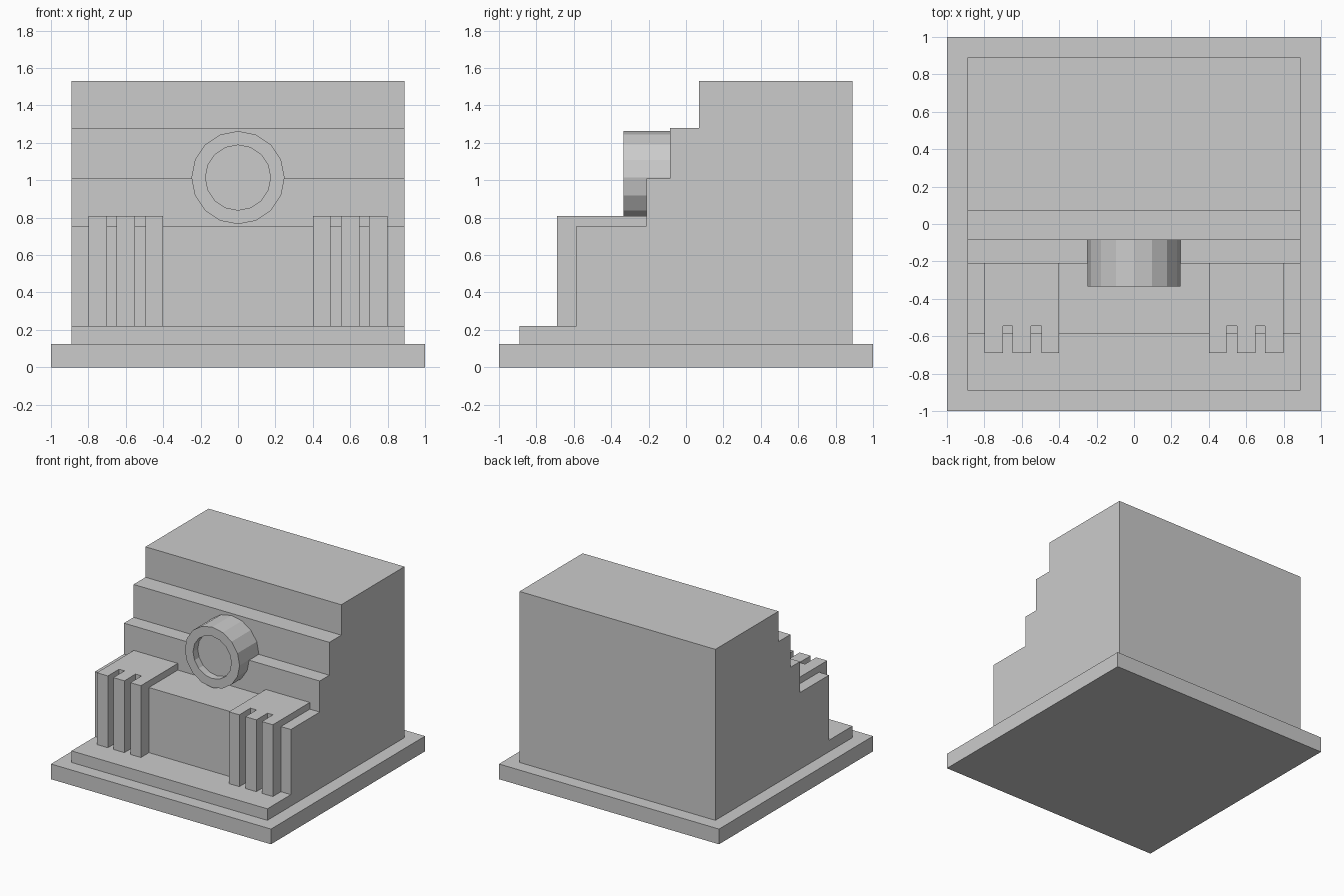
import bpy, bmesh
from math import cos, pi
from mathutils import Matrix, Vector

if "Cube" in bpy.data.objects:
    bpy.data.objects.remove(bpy.data.objects["Cube"])


def add_object(name, bm):
    bmesh.ops.recalc_face_normals(bm, faces=bm.faces[:])
    mesh = bpy.data.meshes.new(name)
    bm.to_mesh(mesh)
    bm.free()
    obj = bpy.data.objects.new(name, mesh)
    bpy.context.collection.objects.link(obj)
    return obj


def extrude_outline(name, points, direction):
    bm = bmesh.new()
    face = bm.faces.new([bm.verts.new(p) for p in points])
    out = bmesh.ops.extrude_face_region(bm, geom=[face], use_keep_orig=True)
    top = [g for g in out["geom"] if isinstance(g, bmesh.types.BMVert)]
    bmesh.ops.translate(bm, verts=top, vec=Vector(direction))
    return add_object(name, bm)


# Base plate
extrude_outline("base_plate", [(-1, -1, 0), (1, -1, 0), (1, 1, 0), (-1, 1, 0)], (0, 0, 0.125))

# Stepped body: side profile (y, z) extruded across x
HALF = 0.89
profile = [(-0.89, 0.125), (-0.89, 0.22), (-0.585, 0.22), (-0.585, 0.755),
           (-0.21, 0.755), (-0.21, 1.01), (-0.085, 1.01), (-0.085, 1.28),
           (0.07, 1.28), (0.07, 1.53), (0.89, 1.53), (0.89, 0.125)]
extrude_outline("stepped_body", [(-HALF, y, z) for y, z in profile], (2 * HALF, 0, 0))

# Fluted blocks: grooved plan outline (x, y), mirrored left and right
FRONT, GROOVE, BACK = -0.69, -0.545, -0.21
plan = [(0.4, BACK), (0.4, FRONT)]
for a, b in ((0.495, 0.55), (0.65, 0.70)):
    plan += [(a, FRONT), (a, GROOVE), (b, GROOVE), (b, FRONT)]
plan += [(0.8, FRONT), (0.8, BACK)]
for side, sign in (("right", 1), ("left", -1)):
    extrude_outline("fluted_block_" + side, [(sign * x, y, 0.22) for x, y in plan], (0, 0, 0.59))

# Round emblem: 16-sided drum with a recessed front face
R_OUT, R_IN, SIDES = 0.249, 0.174, 16
bm = bmesh.new()
bmesh.ops.create_cone(bm, cap_ends=True, segments=SIDES, radius1=R_OUT, radius2=R_OUT, depth=0.25,
                      matrix=Matrix.Translation((0, -0.21, 1.014)) @ Matrix.Rotation(pi / 2, 4, "X"))
bm.normal_update()
front = min(bm.faces, key=lambda f: f.calc_center_median().y)
bmesh.ops.inset_region(bm, faces=[front], thickness=(R_OUT - R_IN) * cos(pi / SIDES), use_even_offset=True)
front = bmesh.ops.extrude_discrete_faces(bm, faces=[front])["faces"][0]
bmesh.ops.translate(bm, verts=front.verts[:], vec=Vector((0, 0.06, 0)))
add_object("round_drum", bm)
